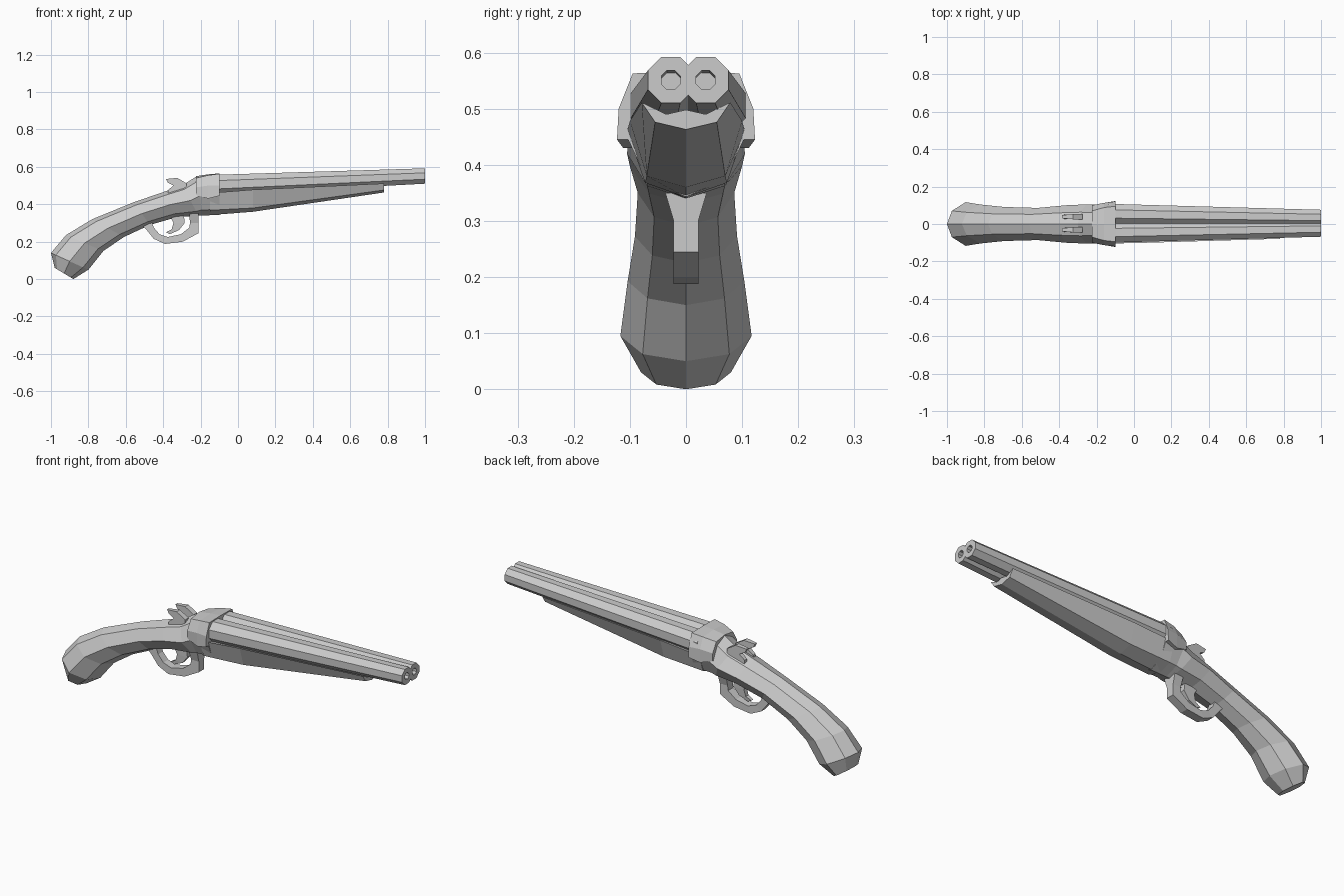
import bpy, bmesh
from math import cos, sin, pi
from mathutils import Vector

if "Cube" in bpy.data.objects:
    bpy.data.objects.remove(bpy.data.objects["Cube"])


def loft(name, rings):
    """Join equal-length closed rings with quads and cap both ends."""
    bm = bmesh.new()
    rows = [[bm.verts.new(p) for p in r] for r in rings]
    n = len(rows[0])
    for a, b in zip(rows, rows[1:]):
        for i in range(n):
            j = (i + 1) % n
            bm.faces.new((a[i], a[j], b[j], b[i]))
    bm.faces.new(rows[0])
    bm.faces.new(rows[-1])
    bmesh.ops.recalc_face_normals(bm, faces=bm.faces)
    mesh = bpy.data.meshes.new(name)
    bm.to_mesh(mesh)
    bm.free()
    ob = bpy.data.objects.new(name, mesh)
    bpy.context.collection.objects.link(ob)
    return ob


def mirrored(x, half):
    """Full ring at x from half-section (y, z) points starting and ending at y = 0."""
    return [(x, y, z) for y, z in half] + [(x, -y, z) for y, z in half[-2:0:-1]]


# Stock and receiver: top point, bottom point, half width of each station
stations = [
    ((-.98, .06), (-.88, .00), .08), ((-1.0, .14), (-.80, .05), .117),
    ((-.92, .235), (-.72, .15), .104), ((-.78, .32), (-.61, .225), .091),
    ((-.56, .41), (-.47, .29), .086), ((-.40, .465), (-.33, .33), .1),
    ((-.30, .50), (-.21, .34), .105), ((-.22, .55), (-.19, .34), .103),
    ((-.10, .555), (-.10, .343), .105)]
shape = [(0, 0), (.13, .6), (.5, 1), (.86, .66), (1, 0)]
rings = []
for top, bottom, w in stations:
    t, b = Vector((top[0], 0, top[1])), Vector((bottom[0], 0, bottom[1]))
    half = [t.lerp(b, f) + Vector((0, w * s, 0)) for f, s in shape]
    rings.append(half + [Vector((p.x, -p.y, p.z)) for p in half[-2:0:-1]])
loft("stock", rings)

# Breech collar, flaring towards the barrels
loft("breech_collar", [
    mirrored(-.225, [(0, .55), (.07, .54), (.1, .49), (.1, .45), (0, .45)]),
    mirrored(-.16, [(0, .56), (.088, .555), (.113, .5), (.112, .43), (0, .43)]),
    mirrored(-.10, [(0, .565), (.095, .563), (.12, .5), (.123, .445), (0, .445)])])

# Fore-end under the barrels
loft("fore_end", [
    mirrored(-.15, [(0, .48), (.05, .45), (.105, .46), (.073, .368), (0, .342)]),
    mirrored(.08, [(0, .49), (.05, .46), (.1, .478), (.07, .38), (0, .36)]),
    mirrored(.78, [(0, .498), (.035, .49), (.079, .511), (.055, .476), (0, .463)])])


# Octagonal barrels with recessed bores
def octagon(x, y, z, apothem):
    r = apothem / cos(pi / 8)
    return [(x, y + r * cos(pi / 8 + k * pi / 4), z + r * sin(pi / 8 + k * pi / 4))
            for k in range(8)]


for side, label in ((-1, "right"), (1, "left")):
    y0, y1 = .004 + side * .05, .004 + side * .031
    loft("barrel_" + label, [
        octagon(-.14, y0, .503, .054), octagon(1, y1, .551, .041),
        octagon(1, y1, .551, .017), octagon(.9, y1, .547, .017)])

    # Hammer: side profile (x, z, half thickness)
    profile = [(-.385, .535, .008), (-.325, .541, .014), (-.275, .512, .014), (-.275, .47, .016),
               (-.375, .455, .012), (-.375, .475, .01), (-.345, .5, .012), (-.375, .515, .008)]
    yc = .004 + side * .035
    loft("hammer_" + label, [[(x, yc + s * h, z) for x, z, h in profile] for s in (-1, 1)])

# Trigger guard: outer point, inner point, half width
guard = [((-.51, .285), (-.46, .305), .02), ((-.49, .265), (-.45, .275), .02),
         ((-.45, .215), (-.42, .24), .02), ((-.39, .188), (-.375, .225), .022),
         ((-.295, .2), (-.305, .24), .022), ((-.212, .245), (-.26, .275), .022),
         ((-.212, .3), (-.257, .3), .022), ((-.21, .35), (-.26, .35), .037)]
loft("trigger_guard", [[(o[0], -w, o[1]), (o[0], w, o[1]), (i[0], w, i[1]), (i[0], -w, i[1])]
                       for o, i, w in guard])

# Trigger blade
blade = [((-.37, .35), (-.29, .35), .014), ((-.345, .3), (-.285, .3), .013),
         ((-.355, .265), (-.315, .262), .011), ((-.385, .25), (-.365, .24), .008)]
loft("trigger", [[(a[0], -w, a[1]), (a[0], w, a[1]), (b[0], w, b[1]), (b[0], -w, b[1])]
                 for a, b, w in blade])
